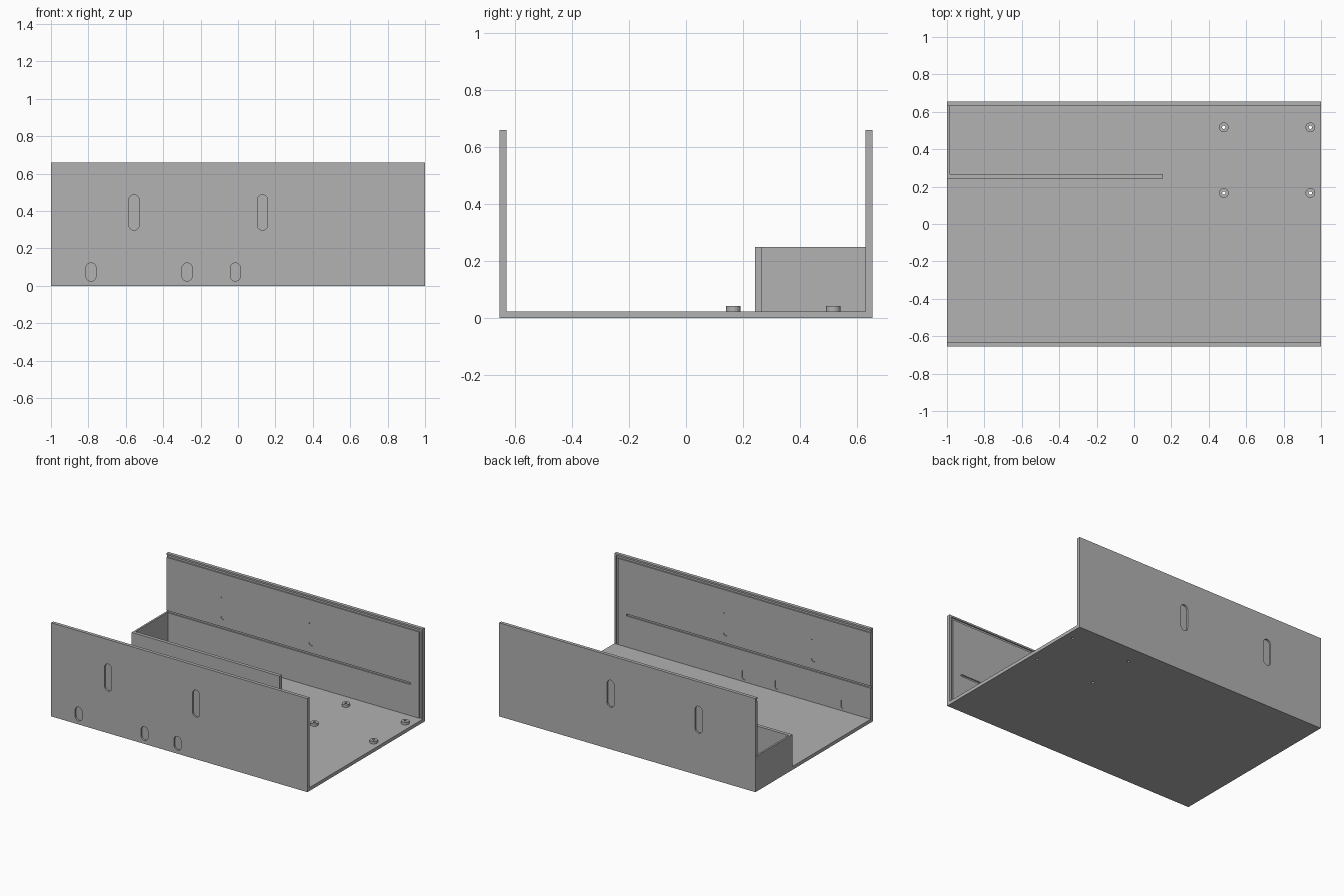
import bpy, bmesh, math

if "Cube" in bpy.data.objects:
    bpy.data.objects.remove(bpy.data.objects["Cube"])

L, W, H, T = 1.0, 0.654, 0.66, 0.024   # half length, half width, height, sheet thickness
INNER = W - T

grey = bpy.data.materials.new("plain grey")
grey.diffuse_color = (0.445, 0.445, 0.445, 1)
grey.use_nodes = True
grey.node_tree.nodes["Principled BSDF"].inputs["Base Color"].default_value = grey.diffuse_color


def make(name, bm):
    bmesh.ops.recalc_face_normals(bm, faces=bm.faces)
    me = bpy.data.meshes.new(name)
    bm.to_mesh(me)
    bm.free()
    ob = bpy.data.objects.new(name, me)
    bpy.context.collection.objects.link(ob)
    me.materials.append(grey)
    return ob


def box(name, x, y, z):
    bm = bmesh.new()
    bmesh.ops.create_cube(bm, size=1)
    for v in bm.verts:
        v.co = [a[0] + (c + 0.5) * (a[1] - a[0]) for a, c in zip((x, y, z), v.co)]
    return make(name, bm)


def prism(name, pts, offset):
    """Extrude a closed outline of points along offset."""
    bm = bmesh.new()
    face = bm.faces.new([bm.verts.new(p) for p in pts])
    ext = bmesh.ops.extrude_face_region(bm, geom=[face])
    bmesh.ops.translate(bm, vec=offset,
                        verts=[g for g in ext["geom"] if isinstance(g, bmesh.types.BMVert)])
    return make(name, bm)


def slot(name, x, z0, z1, r, y0, y1):
    """Upright round-ended slot running from y0 to y1."""
    n = 12
    pts = [(x + r * math.cos(math.pi * i / n), y0, z1 - r + r * math.sin(math.pi * i / n))
           for i in range(n + 1)]
    pts += [(x - r * math.cos(math.pi * i / n), y0, z0 + r - r * math.sin(math.pi * i / n))
            for i in range(n + 1)]
    return prism(name, pts, (0, y1 - y0, 0))


def cylinder(name, x, y, r, z0, z1):
    pts = [(x + r * math.cos(math.tau * i / 24), y + r * math.sin(math.tau * i / 24), z0)
           for i in range(24)]
    return prism(name, pts, (0, 0, z1 - z0))


def cut(ob, cutters):
    for c in cutters:
        mod = ob.modifiers.new("cut", "BOOLEAN")
        mod.operation = "DIFFERENCE"
        mod.solver = "EXACT"
        mod.object = c
        c.hide_render = True
        c.hide_set(True)


# U-shaped tray, one folded profile
profile = [(-W, 0), (W, 0), (W, H), (INNER, H), (INNER, T), (-INNER, T), (-INNER, H), (-W, H)]
tray = prism("tray", [(-L, y, z) for y, z in profile], (2 * L, 0, 0))
cutters = []

# Slots with a wider recess on the outside: tall ones in both walls, short ones in the front
tall = [(x, 0.297, 0.487, 0.028) for x in (-0.556, 0.131)]
short = [(x, 0.025, 0.122, 0.027) for x in (-0.786, -0.272, -0.014)]
for side, slots in ((-1, tall + short), (1, tall)):
    for x, z0, z1, r in slots:
        cutters.append(slot("slot_recess", x, z0, z1, r, side * (W + 0.05), side * (W - 0.012)))
        cutters.append(slot("slot_hole", x, z0 + 0.013, z1 - 0.013, r - 0.009,
                            side * (W - 0.02), side * (INNER - 0.05)))

# Grooves on the inside of both walls
for side in (-1, 1):
    y = sorted((side * (INNER - 0.05), side * (INNER + 0.009)))
    cutters.append(box("top_groove", (-1.1, 0.985), y, (0.632, 0.648)))
    cutters.append(box("end_groove", (0.973, 0.986), y, (T + 0.002, 0.647)))
    cutters.append(box("shelf_groove", (-1.1, 0.905), y, (0.243, 0.257)))

# Mounting posts with holes through the floor
for x in (0.48, 0.943):
    for y in (0.166, 0.517):
        hole = cylinder("post_hole", x, y, 0.009, -0.05, 0.1)
        cutters.append(hole)
        cut(cylinder("mounting_post", x, y, 0.026, T - 0.004, 0.042), [hole])
cut(tray, cutters)

# Compartment in the back left corner
box("compartment_side", (-L, 0.155), (0.243, 0.267), (T - 0.004, 0.25))
box("compartment_end", (-L, -0.987), (0.267, INNER + 0.004), (T - 0.004, 0.25))
